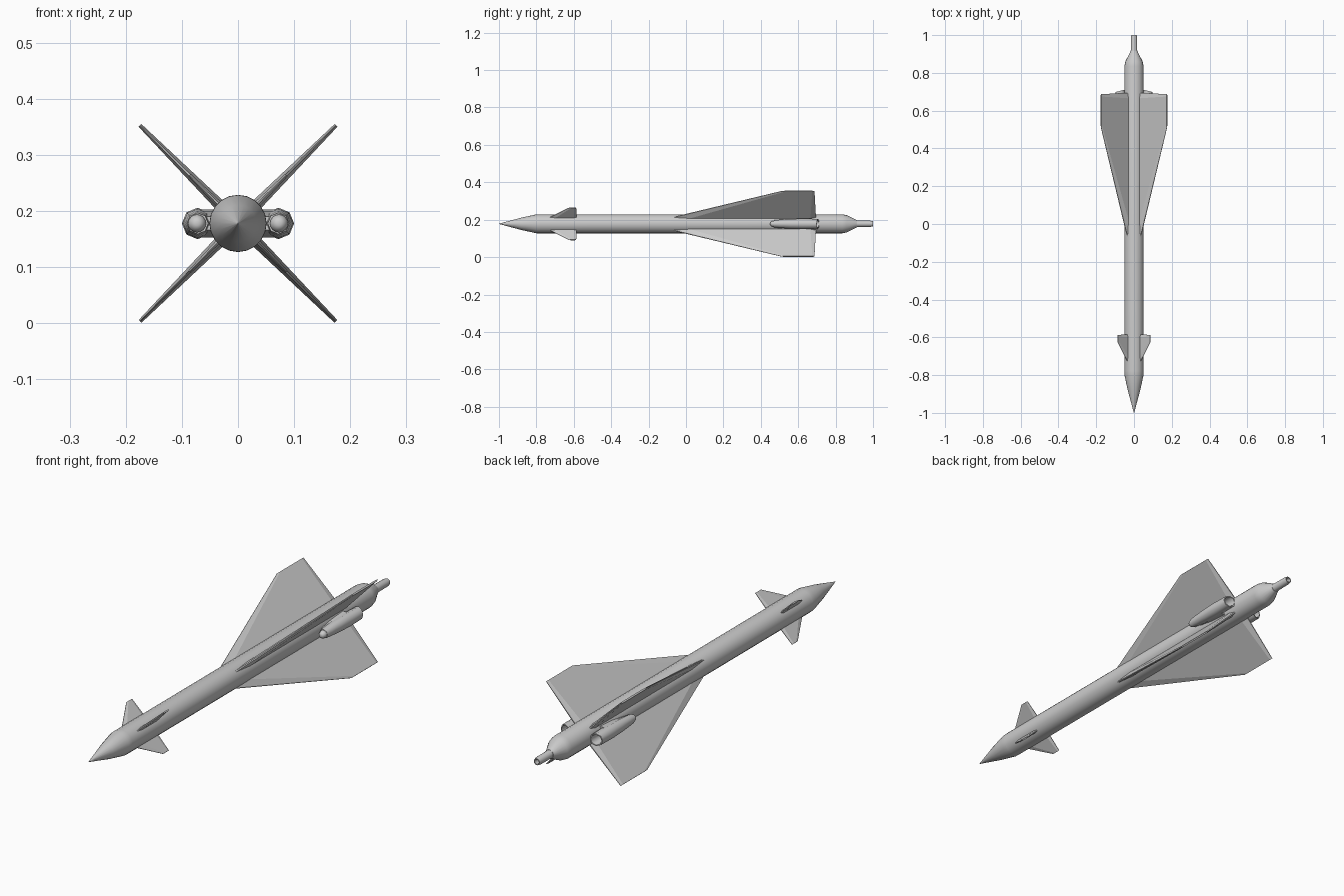
import bpy, bmesh, math
from mathutils import Vector, Matrix

if "Cube" in bpy.data.objects:
    bpy.data.objects.remove(bpy.data.objects["Cube"])

ZC = 0.178  # height of the body axis


def finish(name, bm, angle=35):
    bmesh.ops.remove_doubles(bm, verts=bm.verts, dist=1e-5)
    bmesh.ops.recalc_face_normals(bm, faces=bm.faces)
    me = bpy.data.meshes.new(name)
    bm.to_mesh(me)
    bm.free()
    ob = bpy.data.objects.new(name, me)
    bpy.context.collection.objects.link(ob)
    bpy.ops.object.select_all(action='DESELECT')
    ob.select_set(True)
    bpy.context.view_layer.objects.active = ob
    bpy.ops.object.shade_smooth_by_angle(angle=math.radians(angle))
    return ob


def loft(bm, rings):
    """Join rings of points with quads and cap both ends."""
    vs = [[bm.verts.new(p) for p in ring] for ring in rings]
    n = len(vs[0])
    for a, b in zip(vs, vs[1:]):
        for i in range(n):
            bm.faces.new((a[i], a[(i + 1) % n], b[(i + 1) % n], b[i]))
    bm.faces.new(vs[0])
    bm.faces.new(vs[-1])


def circle(x, y, r, n):
    return [(x + r * math.cos(2 * math.pi * i / n), y,
             ZC + r * math.sin(2 * math.pi * i / n)) for i in range(n)]


def lathe(name, profile, n=20, x=0):
    bm = bmesh.new()
    loft(bm, [circle(x, y, r, n) for y, r in profile])
    return finish(name, bm)


def fin(name, root, tip, angle):
    """Bevelled fin; root and tip are (radius, lead y, trail y, half thickness, lead bevel, trail bevel)."""
    def section(r, y0, y1, t, b0, b1):
        e = t * 0.25
        half = [(y0, e), (y0 + b0, t), (y1 - b1, t), (y1, e)]
        return [(r, y, z) for y, z in half] + [(r, y, -z) for y, z in reversed(half)]
    bm = bmesh.new()
    loft(bm, [section(*root), section(*tip)])
    bm.transform(Matrix.Translation((0, 0, ZC)) @ Matrix.Rotation(-angle, 4, 'Y'))
    return finish(name, bm, 3)


# Fuselage with pointed nose, boat tail and hollow exhaust
lathe("nose_cone", [(-1, 0.0008), (-0.88, 0.033), (-0.80, 0.0505), (-0.78, 0.051)])
lathe("body_tube", [(-0.78, 0.051), (0.835, 0.051), (0.86, 0.046),
                    (0.905, 0.023), (0.915, 0.019)])
lathe("tail_nozzle", [(0.905, 0.02), (0.92, 0.017), (0.985, 0.0165), (1.0, 0.014),
                      (1.0, 0.010), (0.96, 0.009)], 16)

# Four large wings and four small canards in an X layout
for k in range(4):
    a = math.radians(45 + 90 * k)
    fin(f"wing_{k + 1}", (0.044, -0.085, 0.695, 0.010, 0.09, 0.03),
        (0.247, 0.51, 0.687, 0.0035, 0.02, 0.012), a)
    fin(f"canard_{k + 1}", (0.044, -0.735, -0.585, 0.006, 0.03, 0.015),
        (0.122, -0.625, -0.587, 0.003, 0.012, 0.008), a)

# Side pods: eight-sided shells blended towards the body, with open rear ends
STATIONS = [(0.47, 0.019, 0), (0.50, 0.022, 0), (0.56, 0.026, 0), (0.62, 0.028, 0),
            (0.705, 0.0265, 0.25), (0.705, 0.022, 0.25), (0.65, 0.018, 0)]
for s, side in ((1, "right"), (-1, "left")):
    bm = bmesh.new()
    rings = []
    for y, r, shear in STATIONS:
        rings.append([(s * x, py - shear * (x - 0.073), z)
                      for x, py, z in circle(0.072, y, r, 8)])
    loft(bm, rings)
    finish(f"{side}_pod_shell", bm, 50)

    # Fairing joining the pod to the body
    bm = bmesh.new()
    loft(bm, [[(s * 0.04, y, ZC - h), (s * 0.07, y, ZC - h), (s * 0.07, y, ZC + h),
               (s * 0.04, y, ZC + h)] for y, h in
              ((0.49, 0.012), (0.56, 0.021), (0.64, 0.025))])
    finish(f"{side}_pod_fairing", bm)

    # Rounded pod tip
    lathe(f"{side}_pod_tip", [(0.450, 0.004), (0.452, 0.009), (0.458, 0.014),
                              (0.466, 0.016), (0.49, 0.016)], 16, s * 0.073)
